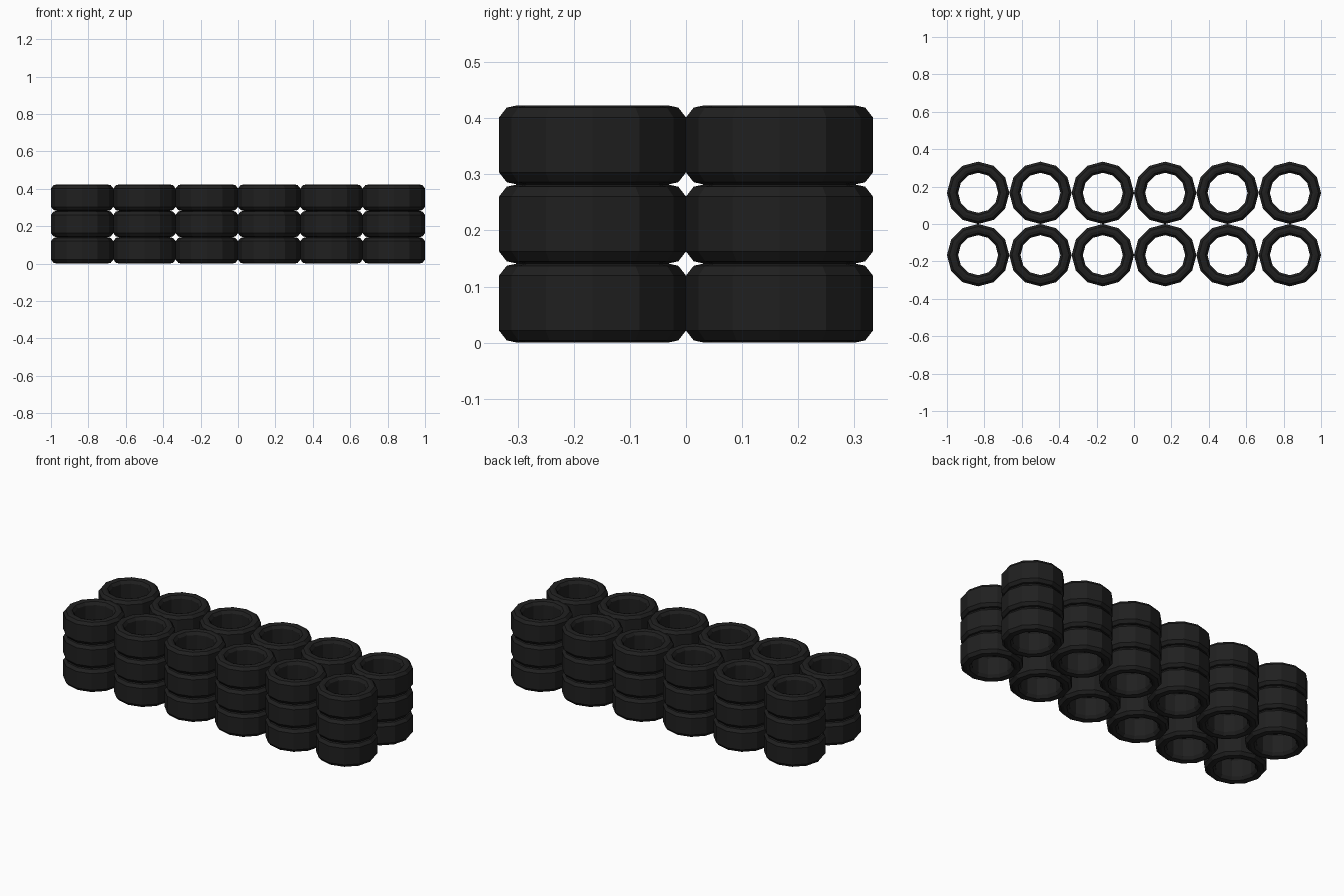
import bpy, bmesh, math

if "Cube" in bpy.data.objects:
    bpy.data.objects.remove(bpy.data.objects["Cube"])

R = 1 / 6        # outer tyre radius
H = 0.141        # height of one tyre
SIDES = 12

rubber = bpy.data.materials.new("black rubber")
rubber.diffuse_color = (0.014, 0.014, 0.014, 1)
rubber.use_nodes = True
rubber.node_tree.nodes["Principled BSDF"].inputs["Base Color"].default_value = rubber.diffuse_color

# Tyre cross-section: upper half (radius, height above mid-plane), then mirrored
upper = [(R, 0.049), (0.153, 0.0665), (0.1345, 0.0705), (0.119, 0.066), (0.107, 0.049)]
profile = upper + [(r, -z) for r, z in reversed(upper)]


def tyre_mesh():
    bm = bmesh.new()
    rings = []
    for i in range(SIDES):
        a = 2 * math.pi * i / SIDES
        rings.append([bm.verts.new((r * math.cos(a), r * math.sin(a), z)) for r, z in profile])
    n = len(profile)
    for i in range(SIDES):
        p, q = rings[i], rings[(i + 1) % SIDES]
        for j in range(n):
            k = (j + 1) % n
            bm.faces.new((p[j], q[j], q[k], p[k]))
    bmesh.ops.recalc_face_normals(bm, faces=bm.faces)
    me = bpy.data.meshes.new("tyre")
    bm.to_mesh(me)
    bm.free()
    me.materials.append(rubber)
    return me


# Tyre wall: six stacks long, two deep, three high
mesh = tyre_mesh()
for col in range(6):
    for row in range(2):
        for level in range(3):
            ob = bpy.data.objects.new(f"tyre_{col}_{row}_{level}", mesh)
            ob.location = ((col - 2.5) * 2 * R, (row - 0.5) * 2 * R, (level + 0.5) * H)
            bpy.context.collection.objects.link(ob)
